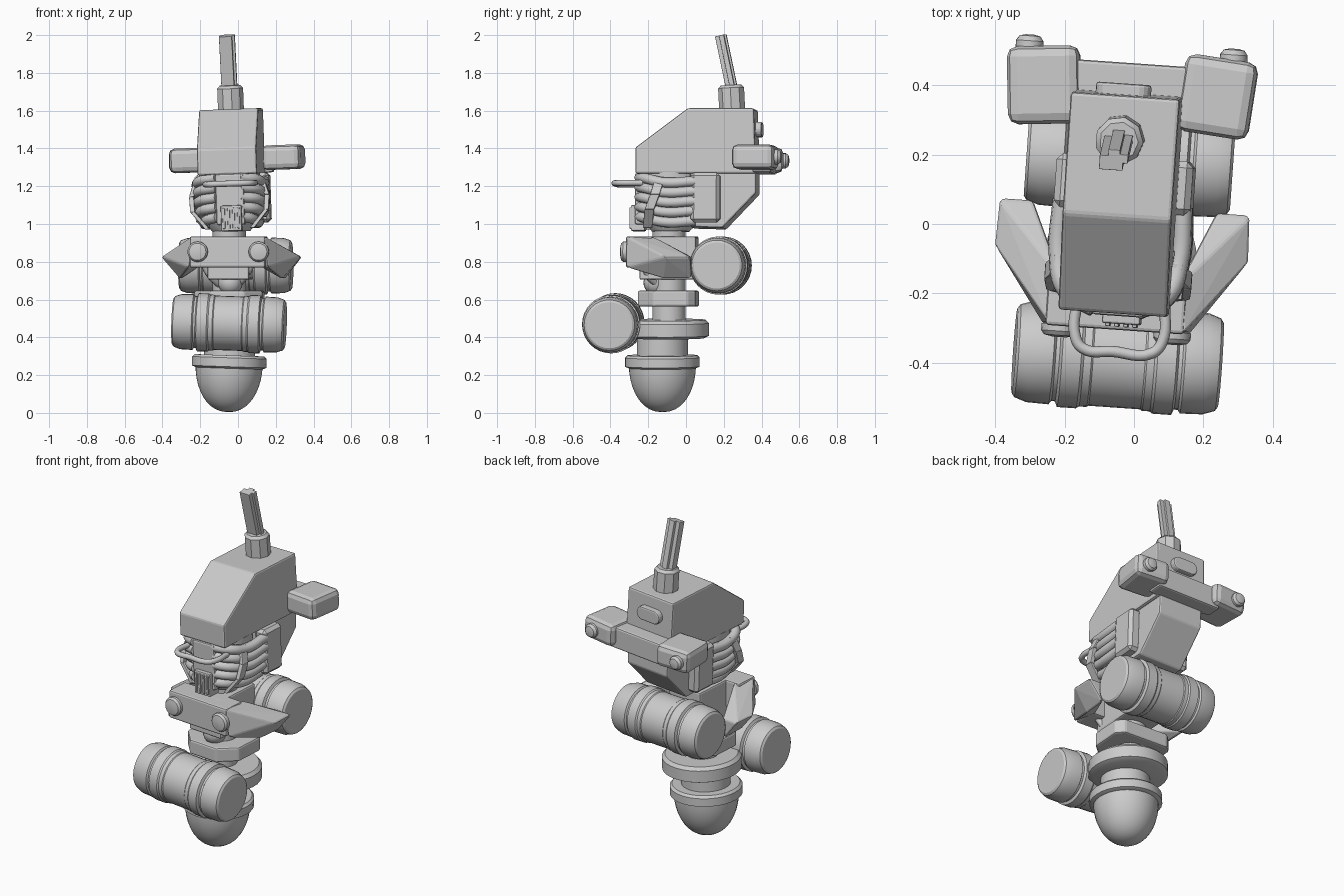
import bpy, bmesh, math
from mathutils import Matrix, Vector

if "Cube" in bpy.data.objects:
    bpy.data.objects.remove(bpy.data.objects["Cube"])

R = math.radians


def frame(roll, pivot):
    """The model is turned slightly about z; each section also leans a little."""
    return (Matrix.Translation((-0.04, 0, pivot)) @ Matrix.Rotation(R(-4), 4, 'Z')
            @ Matrix.Rotation(R(roll), 4, 'Y') @ Matrix.Translation((0, 0, -pivot)))


LOW, MID, TOP = frame(2, 0.2), frame(0, 0.8), frame(-2, 1.3)


def select(ob):
    bpy.ops.object.select_all(action='DESELECT')
    ob.select_set(True)
    bpy.context.view_layer.objects.active = ob


def finish(name, bm, M, bevel=0.0, smooth=False, segments=2):
    bmesh.ops.recalc_face_normals(bm, faces=bm.faces[:])
    bm.transform(M)
    me = bpy.data.meshes.new(name)
    bm.to_mesh(me)
    bm.free()
    ob = bpy.data.objects.new(name, me)
    bpy.context.collection.objects.link(ob)
    if smooth:
        select(ob)
        bpy.ops.object.shade_smooth_by_angle(angle=R(32))
    if bevel:
        b = ob.modifiers.new("bevel", 'BEVEL')
        b.width, b.segments = bevel, segments
        b.limit_method, b.angle_limit = 'ANGLE', R(25)
    return ob


def box(name, c, s, M, bevel=0.01, rot=(0, 0, 0), segments=2):
    bm = bmesh.new()
    bmesh.ops.create_cube(bm, size=1)
    rm = Matrix.Rotation(R(rot[2]), 4, 'Z') @ Matrix.Rotation(R(rot[1]), 4, 'Y') @ Matrix.Rotation(R(rot[0]), 4, 'X')
    bm.transform(Matrix.Translation(c) @ rm @ Matrix.Diagonal((*s, 1)))
    return finish(name, bm, M, bevel, segments=segments)


def hull(name, pts, M, bevel=0.01):
    bm = bmesh.new()
    for p in pts:
        bm.verts.new(p)
    bmesh.ops.convex_hull(bm, input=bm.verts[:])
    bmesh.ops.dissolve_limit(bm, angle_limit=R(2), verts=bm.verts[:], edges=bm.edges[:])
    return finish(name, bm, M, bevel)


def prism(name, outline, depth, place, M, bevel=0.01):
    """Extrude a flat xy outline along local z, centred, then place it."""
    bm = bmesh.new()
    f = bm.faces.new([bm.verts.new((x, y, -depth / 2)) for x, y in outline])
    ext = bmesh.ops.extrude_face_region(bm, geom=[f])['geom']
    bmesh.ops.translate(bm, vec=(0, 0, depth), verts=[v for v in ext if isinstance(v, bmesh.types.BMVert)])
    bm.transform(place)
    return finish(name, bm, M, bevel)


def lathe(name, profile, place, M, n=32):
    """Revolve (radius, height) points about local z and close both ends."""
    bm = bmesh.new()
    rings = [[bm.verts.new((r * math.cos(2 * math.pi * i / n), r * math.sin(2 * math.pi * i / n), z))
              for i in range(n)] for r, z in profile]
    for a, b in zip(rings, rings[1:]):
        for i in range(n):
            bm.faces.new((a[i], a[(i + 1) % n], b[(i + 1) % n], b[i]))
    bm.faces.new(rings[0])
    bm.faces.new(rings[-1])
    bm.transform(place)
    return finish(name, bm, M, smooth=True)


def tube(name, pts, r, M):
    cu = bpy.data.curves.new(name, 'CURVE')
    cu.dimensions, cu.bevel_depth, cu.bevel_resolution = '3D', r, 2
    cu.resolution_u, cu.use_fill_caps = 6, True
    sp = cu.splines.new('BEZIER')
    sp.bezier_points.add(len(pts) - 1)
    for bp, p in zip(sp.bezier_points, pts):
        bp.co = M @ Vector(p)
        bp.handle_left_type = bp.handle_right_type = 'AUTO'
    ob = bpy.data.objects.new(name, cu)
    bpy.context.collection.objects.link(ob)
    select(ob)
    bpy.ops.object.convert(target='MESH')


def at(x, y, z):
    return Matrix.Translation((x, y, z))


ALONG_X = Matrix.Rotation(R(90), 4, 'Y')
ALONG_Y = Matrix.Rotation(R(90), 4, 'X')     # local +z points to -y (front)
YZ = Matrix(((0, 0, 1, 0), (1, 0, 0, 0), (0, 1, 0, 0), (0, 0, 0, 1)))

# Rounded foot with its collar, and the stem discs
dome = [(0.178 * math.sin(t) ** 0.9, 0.25 * (1 - math.cos(t))) for t in [R(2 + 8.8 * i) for i in range(11)]]
lathe("foot_dome", dome, at(0, -0.125, 0.004), LOW)
lathe("foot_collar", [(0.175, 0.235), (0.198, 0.245), (0.198, 0.292), (0.185, 0.305), (0.13, 0.305)],
      at(0, -0.125, 0), LOW)
lathe("lower_stem", [(0.135, 0.28), (0.135, 0.43)], at(0, -0.125, 0), LOW)
lathe("stem_disc", [(0.19, 0.395), (0.217, 0.408), (0.217, 0.475), (0.2, 0.493), (0.1, 0.493)],
      at(0, -0.095, 0), LOW)
lathe("middle_stem", [(0.088, 0.48), (0.088, 1.2)], at(0, -0.09, 0), MID)
prism("stem_block", [(-0.09, -0.25), (0.09, -0.25), (0.18, -0.16), (0.18, 0.02), (0.14, 0.06),
                     (-0.14, 0.06), (-0.18, 0.02), (-0.18, -0.16)], 0.085, at(0, 0, 0.605), MID)

# Two ridged barrels, front low and rear high
half = [(0.122, -0.298), (0.134, -0.29), (0.146, -0.255), (0.148, -0.19), (0.138, -0.183),
        (0.138, -0.172), (0.154, -0.165), (0.154, -0.11), (0.148, -0.102), (0.148, -0.08),
        (0.144, -0.075)]
barrel = half + [(r, -z) for r, z in reversed(half)]
lathe("front_barrel", barrel, at(0.01, -0.385, 0.475) @ ALONG_X, LOW)
lathe("rear_barrel", barrel, at(0.015, 0.185, 0.78) @ ALONG_X, MID)
box("front_barrel_mount", (0, -0.25, 0.44), (0.14, 0.16, 0.08), LOW)
box("rear_barrel_mount", (0, 0.05, 0.78), (0.2, 0.14, 0.13), MID)

# Swept shoulder bracket with bolts
box("bracket_centre", (0.005, -0.235, 0.852), (0.4, 0.14, 0.165), MID)
box("bracket_hub", (0.005, -0.09, 0.82), (0.22, 0.3, 0.23), MID)
for s in (-1, 1):
    hull("bracket_wing", [(s * x + 0.01, y, z) for x, y, z in (
        (0.19, -0.305, 0.935), (0.21, -0.305, 0.77), (0.17, -0.165, 0.935), (0.17, -0.165, 0.77),
        (0.37, -0.08, 0.825), (0.365, 0.05, 0.825), (0.27, -0.1, 0.71), (0.275, 0.05, 0.71),
        (0.265, 0.05, 0.825))], MID)
    lathe("bracket_bolt", [(0.054, 0), (0.054, 0.02), (0.045, 0.032), (0.02, 0.037)],
          at(s * 0.162 + 0.01, -0.3, 0.853) @ ALONG_Y, MID, 20)
    tube("bracket_strut", [(s * 0.05, -0.15, 0.68), (s * 0.09, -0.19, 0.72), (s * 0.13, -0.22, 0.79)], 0.018, MID)
lathe("neck_ball", [(0.065 * math.sin(R(a)), -0.065 * math.cos(R(a))) for a in range(4, 180, 15)],
      at(0.01, -0.16, 0.69), MID, 20)

# Throat: core, ribbed hoses, straps, front plate and grille
lathe("throat_core", [(0.1, 0.96), (0.145, 1.02), (0.16, 1.12), (0.16, 1.27)], at(0, -0.08, 0), TOP)
for s in (-1, 1):
    for i in range(5):
        z = 1.235 - i * 0.052
        w = 0.175 - 0.009 * max(0, i - 2) ** 2
        tube("throat_hose", [(s * 0.06, -0.245, z + 0.01), (s * w * 0.82, -0.2, z), (s * w, -0.1, z - 0.022),
                             (s * w, 0.06, z - 0.015)], 0.028, TOP)
    # strap bends around the hoses
    strap = [(0.185, -0.125, 1.24), (0.213, -0.15, 1.15), (0.208, -0.18, 1.07), (0.13, -0.195, 0.975)]
    for (x1, y1, z1), (x2, y2, z2) in zip(strap, strap[1:]):
        hull("throat_strap", [(s * (x + d), y + e, z) for x, y, z in ((x1, y1, z1), (x2, y2, z2))
                              for d in (-0.025, 0) for e in (-0.025, 0.025)], TOP, 0.004)
    box("cheek_block", (s * 0.16, 0.115, 1.135), (0.075, 0.155, 0.265), TOP, 0.018, segments=1)
box("throat_plate", (0.01, -0.21, 1.13), (0.15, 0.11, 0.27), TOP)
box("grille_box", (0.015, -0.25, 1.03), (0.11, 0.075, 0.135), TOP, 0.006)
for i in range(4):
    box("grille_bar", (-0.024 + i * 0.026, -0.288, 1.03), (0.013, 0.016, 0.11), TOP, 0.003)

# Head: sloped upper shell and narrower chamfered back
prism("head_shell", [(-0.258, 1.262), (-0.258, 1.4), (0.02, 1.608), (0.37, 1.608), (0.382, 1.262)],
      0.315, YZ, TOP)
prism("head_lower_back", [(0.03, 0.98), (0.205, 0.975), (0.382, 1.16), (0.382, 1.28), (0.03, 1.28)],
      0.28, YZ, TOP)

# Round handle under the brow
tube("brow_handle", [(-0.11, -0.22, 1.213), (-0.11, -0.33, 1.213), (-0.085, -0.365, 1.213), (0.0, -0.368, 1.213),
                     (0.115, -0.365, 1.213), (0.142, -0.33, 1.213), (0.142, -0.22, 1.213)], 0.016, TOP)
box("brow_handle_bar", (0.015, -0.215, 1.225), (0.26, 0.04, 0.05), TOP)

# Rear cross bar with swept end blocks and round knobs
box("rear_bar", (0.0, 0.415, 1.33), (0.4, 0.1, 0.125), TOP)
for s in (-1, 1):
    box("rear_bar_end", (s * 0.25 + 0.005, 0.385, 1.345), (0.21, 0.225, 0.13), TOP, 0.03, (0, 0, -5 * s))
    lathe("rear_knob", [(0.04, -0.03), (0.04, 0.022), (0.03, 0.036), (0.012, 0.04)],
          at(s * 0.295, 0.487, 1.345) @ ALONG_Y.inverted(), TOP, 20)

# Oval button on the back of the head
oval = [((0.04 if math.cos(R(a)) > 0 else -0.04) + 0.04 * math.cos(R(a)), 0.04 * math.sin(R(a)))
        for a in range(-80, 280, 20)]
prism("back_button", oval, 0.06, at(-0.01, 0.375, 1.5) @ ALONG_Y, TOP, 0.008)

# Faceted antenna socket and grooved, leaning antenna
LEAN = at(-0.005, 0.245, 1.6) @ Matrix.Rotation(R(3), 4, 'X')
lathe("antenna_socket", [(0.07, -0.03), (0.07, 0.12), (0.056, 0.135)], LEAN, TOP, 9)
cross = [(-0.04, -0.028), (0.028, -0.028), (0.028, -0.006), (0.042, -0.006), (0.042, 0.02), (0.018, 0.02),
         (0.018, 0.032), (-0.016, 0.032), (-0.016, 0.014), (-0.04, 0.014)]
prism("antenna", cross, 0.32, at(-0.008, 0.214, 1.842) @ Matrix.Rotation(R(12), 4, 'X'), TOP, 0.002)
